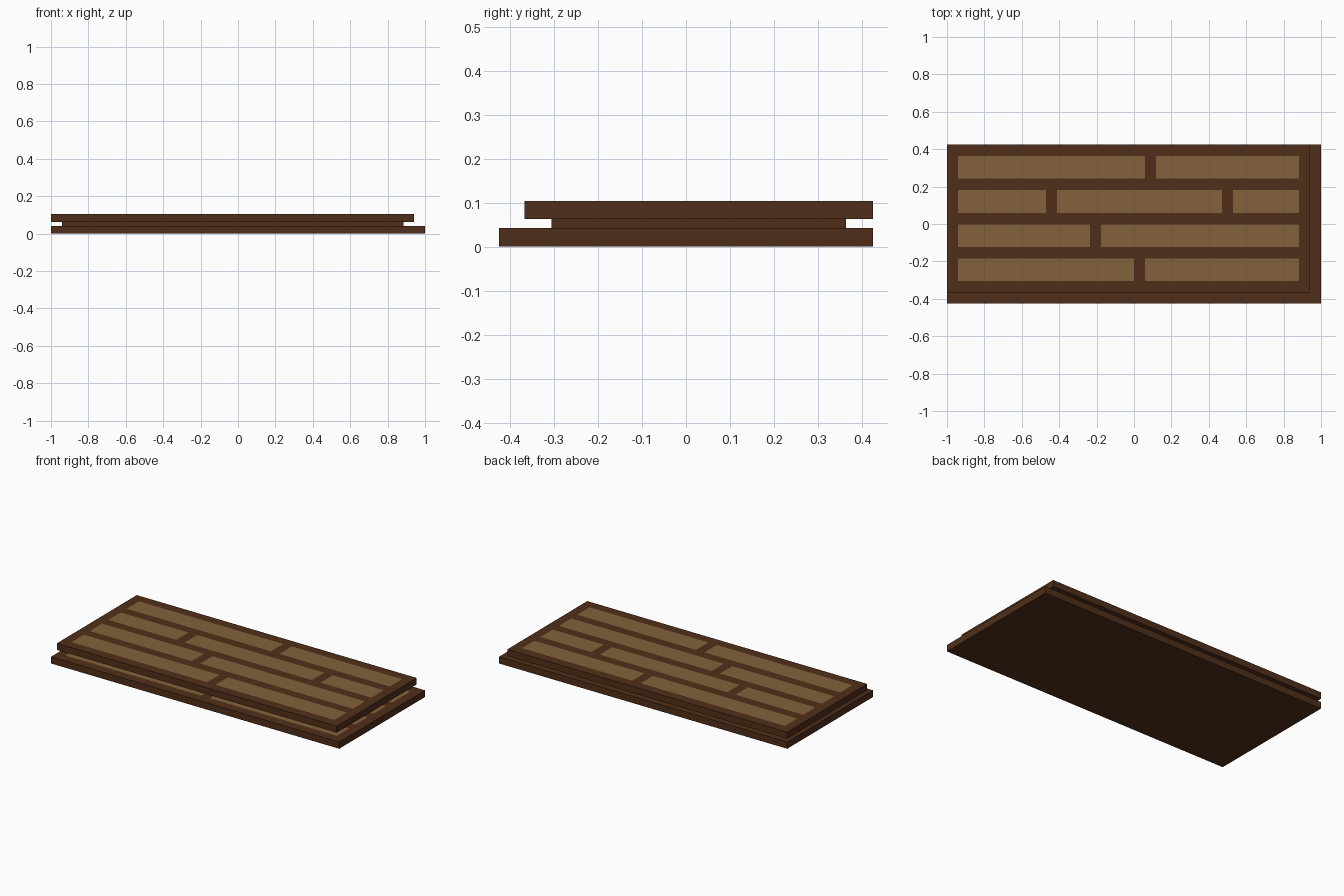
import bpy, bmesh

if "Cube" in bpy.data.objects:
    bpy.data.objects.remove(bpy.data.objects["Cube"])


def material(name, color):
    m = bpy.data.materials.new(name)
    m.diffuse_color = color
    m.use_nodes = True
    m.node_tree.nodes["Principled BSDF"].inputs["Base Color"].default_value = m.diffuse_color
    return m


dark = material("dark_wood", (0.080, 0.028, 0.010, 1))
light = material("light_wood", (0.225, 0.120, 0.046, 1))

# Dark joint columns in each plank row, front row first
JOINTS = [(17,), (13,), (9, 25), (18,)]


def is_plank(col, row, cols, rows):
    if not (0 < col < cols - 1 and 0 < row < rows - 1):
        return False
    if row < 12 and row % 3 == 0:
        return False
    return col not in JOINTS[min(row // 3, 3)]


def slab(name, x0, x1, y0, y1, z0, z1, cols=1, rows=1):
    """Box whose top face is divided into cells and coloured as planks."""
    bm = bmesh.new()
    bmesh.ops.create_grid(bm, x_segments=cols, y_segments=rows, size=0.5)
    for v in bm.verts:
        v.co = (x0 + (v.co.x + 0.5) * (x1 - x0), y0 + (v.co.y + 0.5) * (y1 - y0), z1)
    ext = bmesh.ops.extrude_face_region(bm, geom=bm.faces[:], use_keep_orig=True)
    for v in ext["geom"]:
        if isinstance(v, bmesh.types.BMVert):
            v.co.z = z0
    bmesh.ops.recalc_face_normals(bm, faces=bm.faces[:])
    for f in bm.faces:
        c = f.calc_center_median()
        col = int((c.x - x0) / (x1 - x0) * cols)
        row = int((c.y - y0) / (y1 - y0) * rows)
        top = f.normal.z > 0.5
        f.material_index = int(top and is_plank(col, row, cols, rows))
    # Merge cells of the same colour into clean flat faces
    bmesh.ops.dissolve_limit(bm, angle_limit=0.01, verts=bm.verts[:],
                             edges=bm.edges[:], delimit={'MATERIAL'})
    me = bpy.data.meshes.new(name)
    bm.to_mesh(me)
    bm.free()
    me.materials.append(dark)
    me.materials.append(light)
    ob = bpy.data.objects.new(name, me)
    bpy.context.collection.objects.link(ob)
    return ob


# Wide base board, recessed spacer, offset upper board
slab("base_board", -1, 1, -0.425, 0.425, 0, 0.042, 34, 14)
slab("spacer", -0.941, 0.884, -0.306, 0.363, 0.042, 0.063)
slab("upper_board", -1, 0.942, -0.367, 0.425, 0.063, 0.104, 33, 13)
